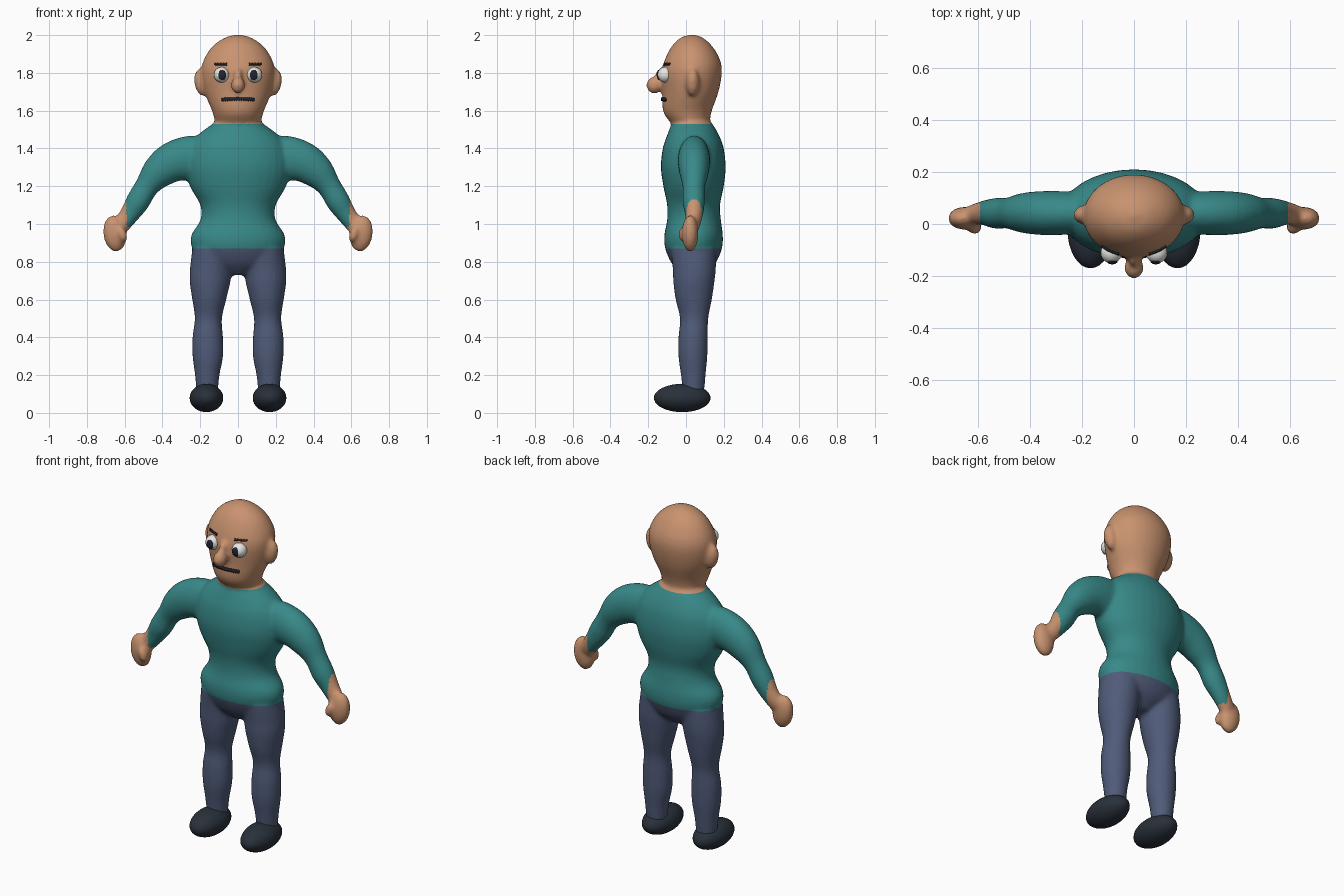
import bpy, bmesh, math
from mathutils import Vector, Matrix
from mathutils.bvhtree import BVHTree

if "Cube" in bpy.data.objects:
    bpy.data.objects.remove(bpy.data.objects["Cube"])


def material(name, rgb):
    m = bpy.data.materials.new(name)
    m.use_nodes = True
    m.diffuse_color = (*rgb, 1)
    m.node_tree.nodes["Principled BSDF"].inputs["Base Color"].default_value = (*rgb, 1)
    return m


SKIN = material("skin", (0.58, 0.29, 0.16))
TEAL = material("teal_sweater", (0.04, 0.25, 0.25))
BLUE = material("blue_trousers", (0.08, 0.105, 0.19))
SHOE = material("dark_shoes", (0.022, 0.03, 0.042))
WHITE = material("eye_white", (0.8, 0.8, 0.76))
INK = material("dark_hair", (0.014, 0.018, 0.03))


def add_object(name, bm, mats):
    bmesh.ops.recalc_face_normals(bm, faces=bm.faces)
    for f in bm.faces:
        f.smooth = True
    mesh = bpy.data.meshes.new(name)
    bm.to_mesh(mesh)
    bm.free()
    for m in mats:
        mesh.materials.append(m)
    ob = bpy.data.objects.new(name, mesh)
    bpy.context.collection.objects.link(ob)
    return ob


def spline(rows, steps=5):
    """Smooth in-between rows through the given rows."""
    out = []
    for i in range(len(rows) - 1):
        a, b, c, d = (rows[max(0, min(len(rows) - 1, i + k))] for k in (-1, 0, 1, 2))
        for s in range(steps):
            t = s / steps
            out.append([q + 0.5 * t * (r - p + t * (2*p - 5*q + 4*r - e + t * (3*(q - r) + e - p)))
                        for p, q, r, e in zip(a, b, c, d)])
    return out + [list(rows[-1])]


def loft(bm, rows, side=1, n=32):
    """Skin elliptical rings; each row is x, z, front y, back y, radius."""
    rows = spline(rows)
    rings = []
    for i, (x, z, y0, y1, r) in enumerate(rows):
        p, q = rows[max(0, i - 1)], rows[min(len(rows) - 1, i + 1)]
        tangent = Vector((q[0] - p[0], 0, q[1] - p[1])).normalized()
        across = Vector((0, 1, 0)).cross(tangent)
        ring = []
        for k in range(n):
            a = 2 * math.pi * k / n
            co = Vector((x, (y0 + y1) / 2 + (y1 - y0) / 2 * math.sin(a), z)) + across * r * math.cos(a)
            ring.append(bm.verts.new((co.x * side, co.y, co.z)))
        rings.append(ring)
    faces = [bm.faces.new(rings[0]), bm.faces.new(rings[-1])]
    for a, b in zip(rings, rings[1:]):
        for k in range(n):
            faces.append(bm.faces.new((a[k], a[(k + 1) % n], b[(k + 1) % n], b[k])))
    bmesh.ops.recalc_face_normals(bm, faces=faces)


def ball(bm, loc, size, tilt=0):
    mat = Matrix.Translation(loc) @ Matrix.Rotation(tilt, 4, "Y") @ Matrix.Diagonal((*size, 1))
    bmesh.ops.create_uvsphere(bm, u_segments=32, v_segments=20, radius=1, matrix=mat)


# Body volumes, fused below
bm = bmesh.new()
torso = [(0.73, -0.02, 0.09, 0.06), (0.79, -0.075, 0.155, 0.19), (0.87, -0.11, 0.19, 0.243),
         (0.94, -0.115, 0.195, 0.248), (1.02, -0.1, 0.185, 0.2), (1.1, -0.1, 0.18, 0.2),
         (1.2, -0.12, 0.2, 0.255), (1.3, -0.133, 0.21, 0.28), (1.4, -0.123, 0.2, 0.265),
         (1.47, -0.1, 0.175, 0.215), (1.53, -0.075, 0.14, 0.135), (1.56, -0.05, 0.11, 0.1)]
loft(bm, [(0, *r) for r in torso])
head = [(1.5, -0.05, 0.12, 0.1), (1.54, -0.085, 0.125, 0.12), (1.6, -0.122, 0.137, 0.138),
        (1.7, -0.125, 0.172, 0.178), (1.8, -0.13, 0.19, 0.195), (1.87, -0.112, 0.18, 0.181),
        (1.94, -0.076, 0.14, 0.136), (1.985, -0.03, 0.09, 0.072), (2.002, 0.02, 0.045, 0.015)]
loft(bm, [(0, *r) for r in head])
arm = [(0.15, 1.34, -0.03, 0.12, 0.1), (0.24, 1.35, -0.04, 0.125, 0.118), (0.34, 1.33, -0.043, 0.127, 0.108),
       (0.42, 1.275, -0.035, 0.12, 0.09), (0.482, 1.2, -0.018, 0.102, 0.064),
       (0.53, 1.12, -0.018, 0.1, 0.063), (0.575, 1.05, -0.005, 0.09, 0.052), (0.63, 0.98, 0, 0.07, 0.045)]
leg = [(0.13, 0.86, -0.08, 0.16, 0.112), (0.143, 0.76, -0.07, 0.158, 0.111), (0.149, 0.69, -0.067, 0.15, 0.107),
       (0.153, 0.6, -0.055, 0.137, 0.09), (0.157, 0.5, -0.032, 0.118, 0.072), (0.16, 0.4, -0.04, 0.116, 0.081),
       (0.16, 0.3, -0.04, 0.113, 0.081), (0.163, 0.2, -0.027, 0.104, 0.065), (0.163, 0.1, -0.015, 0.095, 0.056)]
for s in (-1, 1):
    loft(bm, arm, s)
    loft(bm, leg, s)
    # Hand, thumb and ear
    ball(bm, (s * 0.652, 0.022, 0.95), (0.062, 0.044, 0.097), s * 0.12)
    ball(bm, (s * 0.612, -0.012, 0.945), (0.024, 0.028, 0.045), s * 0.3)
    ball(bm, (s * 0.192, 0.035, 1.75), (0.04, 0.036, 0.073), s * 0.15)
# Nose with bridge
ball(bm, (0, -0.168, 1.735), (0.037, 0.042, 0.045))
ball(bm, (0, -0.135, 1.775), (0.022, 0.03, 0.05))
rough = add_object("body_volumes", bm, [])

# Fuse and soften
remesh = rough.modifiers.new("fuse", "REMESH")
remesh.mode = "VOXEL"
remesh.voxel_size = 0.011
soften = rough.modifiers.new("soften", "SMOOTH")
soften.factor = 0.5
soften.iterations = 6
fused = bpy.data.meshes.new_from_object(rough.evaluated_get(bpy.context.evaluated_depsgraph_get()))
bpy.data.objects.remove(rough)

# Colour by region, with clean cuts at hem and collar
bm = bmesh.new()
bm.from_mesh(fused)
for z in (0.87, 1.53):
    bmesh.ops.bisect_plane(bm, geom=bm.verts[:] + bm.edges[:] + bm.faces[:],
                           plane_co=(0, 0, z), plane_no=(0, 0, 1))
for f in bm.faces:
    c = f.calc_center_median()
    if c.z > 1.53 or abs(c.x) > 0.592 or (abs(c.x) > 0.5 and c.z < 0.99):
        f.material_index = 0
    else:
        f.material_index = 1 if c.z > 0.87 else 2
surface = BVHTree.FromBMesh(bm)
add_object("body", bm, [SKIN, TEAL, BLUE])


def face_strip(name, xs, top, bottom):
    """Thin plate that follows the face."""
    bm = bmesh.new()
    pairs = []
    for i, x in enumerate(xs):
        pair = []
        for z in (top(i, x), bottom(i, x)):
            hit = surface.ray_cast(Vector((x, -1, z)), Vector((0, 1, 0)))[0]
            pair.append(bm.verts.new((x, hit.y - 0.003, z)))
        pairs.append(pair)
    for a, b in zip(pairs, pairs[1:]):
        bm.faces.new((a[0], a[1], b[1], b[0]))
    ob = add_object(name, bm, [INK])
    thick = ob.modifiers.new("thickness", "SOLIDIFY")
    thick.thickness = 0.008
    thick.offset = 0


for s, label in ((-1, "right"), (1, "left")):
    # Shoe
    bm = bmesh.new()
    ball(bm, (s * 0.167, -0.02, 0.079), (0.089, 0.15, 0.075))
    add_object(label + "_shoe", bm, [SHOE])
    # Eye and pupil
    bm = bmesh.new()
    ball(bm, (s * 0.087, -0.11, 1.79), (0.041, 0.041, 0.041))
    add_object(label + "_eye", bm, [WHITE])
    bm = bmesh.new()
    ball(bm, (s * 0.084, -0.143, 1.789), (0.021, 0.012, 0.027))
    add_object(label + "_pupil", bm, [INK])
    # Eyebrow
    face_strip(label + "_eyebrow", [s * (0.058 + 0.008 * i) for i in range(9)],
               lambda i, x: 1.853 - 0.004 * (i % 2), lambda i, x: 1.841 - 0.004 * (i == 0))

# Moustache with a ragged lower edge
face_strip("moustache", [-0.085 + 0.17 * i / 28 for i in range(29)],
           lambda i, x: 1.671 - 0.5 * x * x,
           lambda i, x: 1.657 - 0.5 * x * x - 0.006 * (i % 2))
